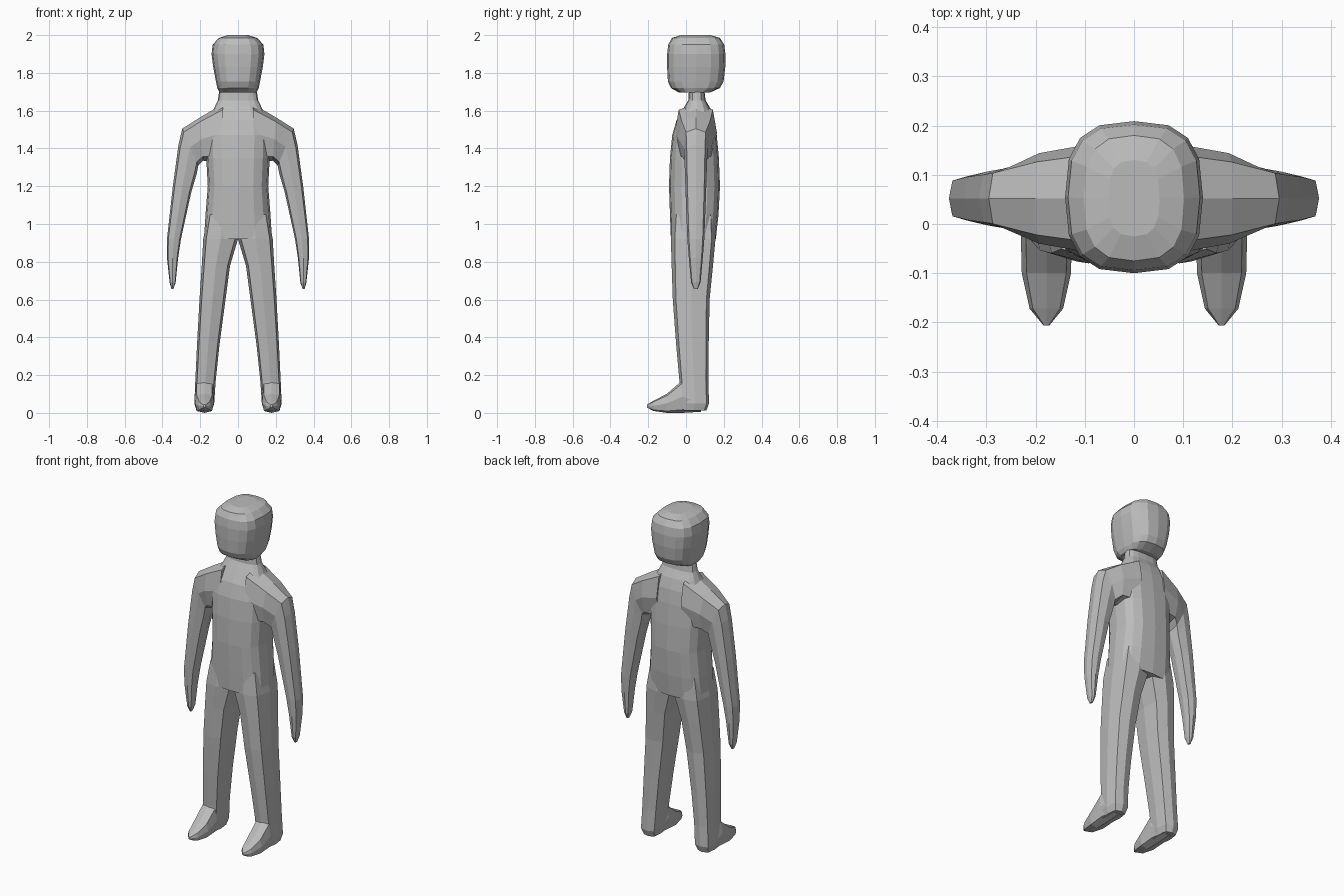
import bpy
import bmesh
import math
from mathutils import Vector

default = bpy.data.objects.get("Cube")
if default:
    bpy.data.objects.remove(default, do_unlink=True)

grey = bpy.data.materials.new("plain_grey")
grey.use_nodes = True
colour = (0.5, 0.5, 0.5, 1)
grey.diffuse_color = colour
grey.node_tree.nodes["Principled BSDF"].inputs["Base Color"].default_value = colour


def outline(sides, power):
    """Unit rounded square with the given number of points."""
    points = []
    for i in range(sides):
        a = math.tau * i / sides
        c, s = math.cos(a), math.sin(a)
        points.append((math.copysign(abs(c) ** (2 / power), c),
                       math.copysign(abs(s) ** (2 / power), s)))
    return points


def loft(name, sections, sides=8, power=3.2):
    """Skin a run of sections, each a centre and two half-width vectors."""
    bm = bmesh.new()
    shape = outline(sides, power)
    rings = [[bm.verts.new(c + u * p + v * q) for p, q in shape]
             for c, u, v in sections]
    for low, high in zip(rings, rings[1:]):
        for i in range(sides):
            j = (i + 1) % sides
            bm.faces.new((low[i], low[j], high[j], high[i]))
    bm.faces.new(rings[0])
    bm.faces.new(rings[-1])
    bmesh.ops.recalc_face_normals(bm, faces=bm.faces)
    mesh = bpy.data.meshes.new(name)
    bm.to_mesh(mesh)
    bm.free()
    mesh.materials.append(grey)
    obj = bpy.data.objects.new(name, mesh)
    bpy.context.collection.objects.link(obj)
    return obj


def level(x0, x1, y0, y1, z):
    """Horizontal section between x and y limits."""
    return (Vector(((x0 + x1) / 2, (y0 + y1) / 2, z)),
            Vector(((x1 - x0) / 2, 0, 0)), Vector((0, (y1 - y0) / 2, 0)))


def mirrored(sections, side):
    flip = Vector((side, 1, 1))
    return [tuple(v * flip for v in s) for s in sections]


# Torso and neck: half width, front, back, height
torso = [(.180, -.080, .158, .92), (.172, -.085, .172, 1.05),
         (.160, -.090, .180, 1.20), (.168, -.085, .174, 1.35),
         (.172, -.073, .163, 1.47), (.160, -.050, .150, 1.55),
         (.128, -.015, .130, 1.61), (.107, .012, .104, 1.655),
         (.100, .015, .098, 1.70)]
loft("torso", [level(-w, w, a, b, z) for w, a, b, z in torso], 16, 2.8)

# Head with a flat jaw and a low dome
head = [(.098, -.035, .125, 1.695), (.110, -.080, .180, 1.72),
        (.117, -.096, .199, 1.755), (.131, -.100, .208, 1.83),
        (.140, -.100, .209, 1.90), (.134, -.094, .202, 1.95),
        (.102, -.075, .180, 1.985), (.052, -.025, .130, 2.0)]
loft("head", [level(-w, w, a, b, z) for w, a, b, z in head], 16, 2.8)

# Arm: outer x and z, inner x and z, half depth
arm_rows = [(.08, 1.635, .08, 1.33, .112), (.20, 1.565, .185, 1.335, .092),
            (.295, 1.505, .21, 1.31, .064), (.315, 1.42, .22, 1.26, .060),
            (.345, 1.20, .247, 1.17, .055), (.376, .92, .302, .92, .045),
            (.376, .82, .317, .82, .037), (.362, .69, .330, .69, .025),
            (.352, .655, .342, .655, .010)]
arm = []
for xo, zo, xi, zi, r in arm_rows:
    out, inn = Vector((xo, .052, zo)), Vector((xi, .052, zi))
    arm.append(((out + inn) / 2, (out - inn) / 2, Vector((0, r, 0))))

# Leg: inner x, outer x, front, back, height
leg_rows = [(.015, .160, -.070, .150, 1.05), (.0, .184, -.080, .156, .92),
            (.042, .192, -.076, .143, .78), (.066, .204, -.070, .125, .60),
            (.098, .217, -.052, .120, .36), (.118, .226, -.035, .118, .17),
            (.126, .231, -.030, .122, .05), (.138, .220, -.025, .108, .012)]
leg = [level(*row) for row in leg_rows]

# Foot: y, bottom, top, half width
foot_rows = [(.08, .006, .10, .046), (-.02, .0, .172, .052),
             (-.10, .0, .102, .050), (-.172, .010, .064, .034),
             (-.206, .028, .044, .006)]
foot = [(Vector((.178, y, (a + b) / 2)), Vector((w, 0, 0)),
         Vector((0, 0, (b - a) / 2))) for y, a, b, w in foot_rows]

for label, side in (("left", 1), ("right", -1)):
    loft(label + "_arm", mirrored(arm, side))
    loft(label + "_leg", mirrored(leg, side), 8, 3.6)
    loft(label + "_foot", mirrored(foot, side))
